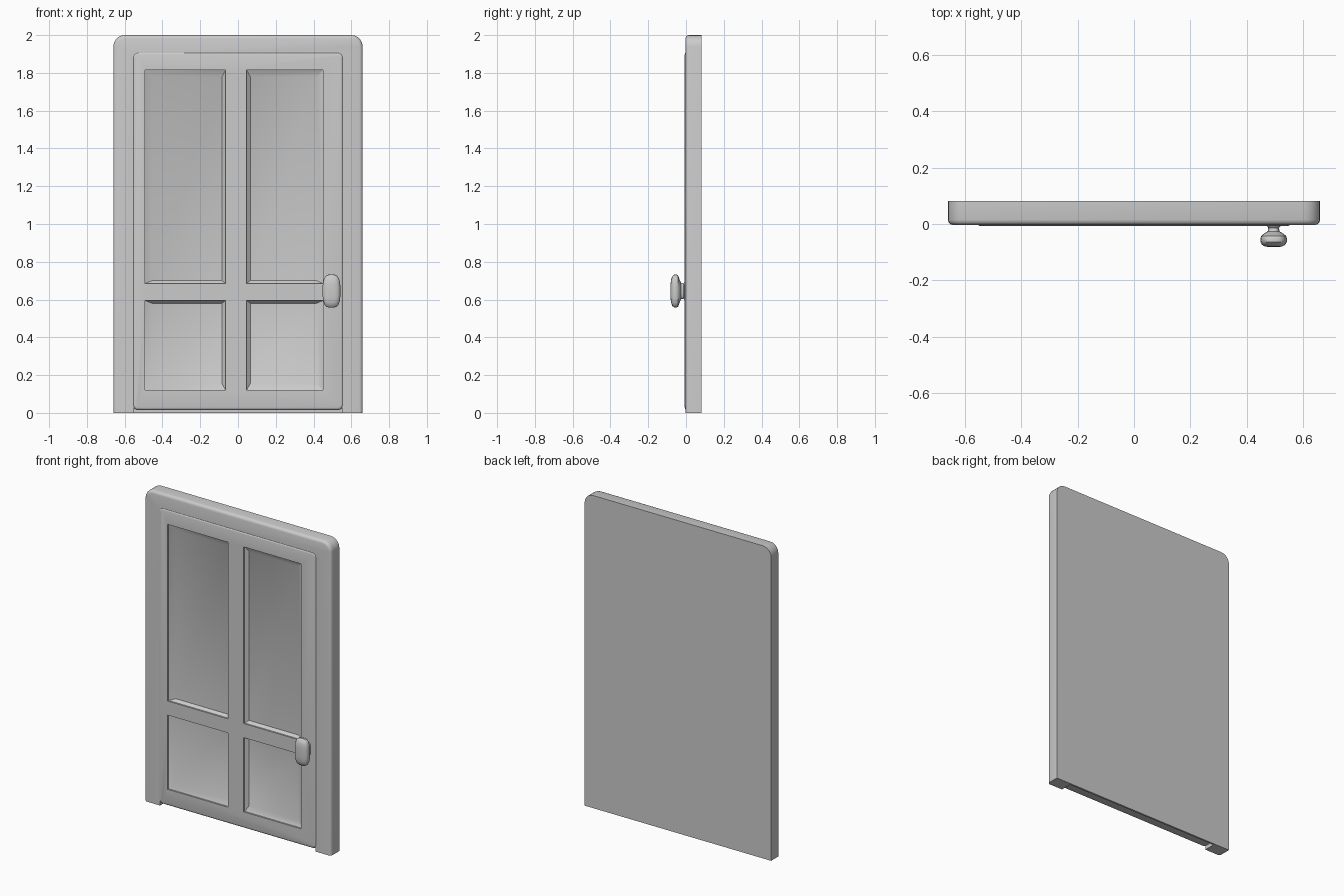
import bpy, bmesh, math

if "Cube" in bpy.data.objects:
    bpy.data.objects.remove(bpy.data.objects["Cube"])


def finish(bm, name, smooth=True):
    bmesh.ops.recalc_face_normals(bm, faces=bm.faces)
    me = bpy.data.meshes.new(name)
    bm.to_mesh(me)
    bm.free()
    ob = bpy.data.objects.new(name, me)
    bpy.context.collection.objects.link(ob)
    return ob


def loft(rings, name):
    """Skin a list of closed rings and cap both ends."""
    bm = bmesh.new()
    vr = [[bm.verts.new(p) for p in r] for r in rings]
    for a, b in zip(vr, vr[1:]):
        for i in range(len(a)):
            j = (i + 1) % len(a)
            bm.faces.new((a[i], a[j], b[j], b[i]))
    bm.faces.new(vr[0])
    bm.faces.new(vr[-1])
    return finish(bm, name)


def rect(x0, x1, z0, z1, y):
    return [(x0, y, z0), (x1, y, z0), (x1, y, z1), (x0, y, z1)]


def rounded_slab(name, w, z0, z1, y0, y1, radius, edge, round_bottom):
    """Slab with rounded corners and a softened front edge."""
    bm = bmesh.new()
    bmesh.ops.create_cube(bm, size=1)
    for v in bm.verts:
        v.co = (v.co.x * 2 * w, y0 if v.co.y < 0 else y1, z0 if v.co.z < 0 else z1)
    mid = (z0 + z1) / 2
    corners = [e for e in bm.edges
               if abs(e.verts[0].co.y - e.verts[1].co.y) > 1e-4
               and (round_bottom or e.verts[0].co.z > mid)]
    bmesh.ops.bevel(bm, geom=corners, offset=radius, segments=5, profile=0.5, affect='EDGES')
    front = [e for e in bm.edges
             if all(abs(v.co.y - y0) < 1e-5 for v in e.verts)
             and (round_bottom or any(v.co.z > z0 + 1e-4 for v in e.verts))]
    bmesh.ops.bevel(bm, geom=front, offset=edge, segments=3, profile=0.5, affect='EDGES')
    return finish(bm, name)


def cut(ob, cutter):
    m = ob.modifiers.new("cut", 'BOOLEAN')
    m.operation = 'DIFFERENCE'
    m.solver = 'EXACT'
    m.object = cutter
    bpy.context.view_layer.objects.active = ob
    bpy.ops.object.modifier_apply(modifier=m.name)
    bpy.data.objects.remove(cutter)


# Frame with a pocket, closed at the back
frame = rounded_slab("door_frame", 0.66, 0, 2, -0.003, 0.082, 0.06, 0.018, False)
cut(frame, loft([rect(-0.55, 0.55, -0.1, 1.89, y) for y in (-0.1, 0.07)], "pocket_cutter"))

# Door leaf with four recessed panels
leaf = rounded_slab("door_leaf", 0.558, 0.015, 1.91, -0.007, 0.072, 0.03, 0.014, True)
for x0, x1, il, ir in ((-0.493, -0.065, 0.038, 0.02), (0.045, 0.45, 0.02, 0.035)):
    for z0, z1, ib, it in ((0.12, 0.595, 0.035, 0.015), (0.685, 1.815, 0.015, 0.035)):
        cut(leaf, loft([rect(x0, x1, z0, z1, -0.05),
                        rect(x0, x1, z0, z1, 0.003),
                        rect(x0 + il, x1 - ir, z0 + ib, z1 - it, 0.02)], "panel_cutter"))

# Oblong handle on a flared neck
N = 32
profile = [(0.005, 0.028, 0.052), (-0.006, 0.025, 0.048), (-0.014, 0.019, 0.04),
           (-0.026, 0.021, 0.043), (-0.034, 0.034, 0.062), (-0.042, 0.044, 0.083),
           (-0.052, 0.047, 0.088), (-0.063, 0.047, 0.087), (-0.073, 0.042, 0.078),
           (-0.079, 0.032, 0.06), (-0.082, 0.018, 0.036)]


def oval(y, hx, hz):
    ring = []
    for i in range(N):
        a = 2 * math.pi * i / N
        c, s = math.cos(a), math.sin(a)
        ring.append((0.495 + hx * math.copysign(abs(c) ** 0.65, c), y,
                     0.645 + hz * math.copysign(abs(s) ** 0.65, s)))
    return ring


handle = loft([oval(*p) for p in profile], "door_handle")

# Smooth shading with sharp creases
for ob in (frame, leaf, handle):
    bpy.ops.object.select_all(action='DESELECT')
    ob.select_set(True)
    bpy.context.view_layer.objects.active = ob
    bpy.ops.object.shade_smooth_by_angle(angle=math.radians(35))
